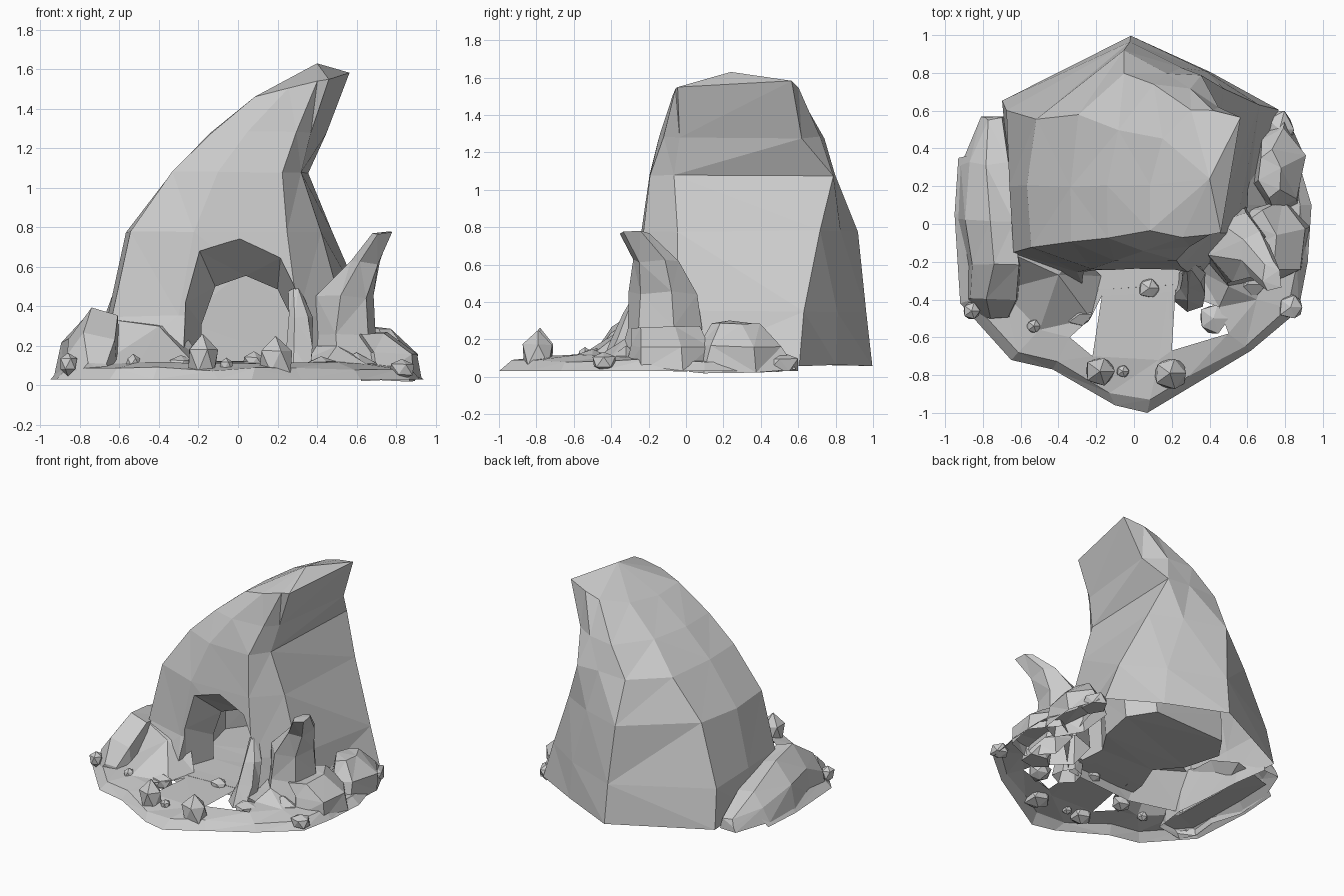
import bpy, bmesh, random
from math import cos, sin, pi
from mathutils import Vector

if "Cube" in bpy.data.objects:
    bpy.data.objects.remove(bpy.data.objects["Cube"])

random.seed(4)


def finish(name, bm, tri=True):
    bmesh.ops.recalc_face_normals(bm, faces=bm.faces)
    if tri:
        bmesh.ops.triangulate(bm, faces=bm.faces)
    me = bpy.data.meshes.new(name)
    bm.to_mesh(me)
    bm.free()
    ob = bpy.data.objects.new(name, me)
    bpy.context.collection.objects.link(ob)
    return ob


def open_base(ob, top):
    """Remove the hidden underside of a shell, below the given height."""
    bm = bmesh.new()
    bm.from_mesh(ob.data)
    base = [f for f in bm.faces if max(v.co.z for v in f.verts) < top]
    bmesh.ops.delete(bm, geom=base, context='FACES')
    bm.to_mesh(ob.data)
    bm.free()


def loft(name, rings, jitter=0.0, apex=None):
    """Skin closed rings of equal length; optional apex closes the end."""
    bm = bmesh.new()
    j = lambda: random.uniform(-jitter, jitter)
    vs = [[bm.verts.new((x + j(), y + j(), z + j())) for x, y, z in r] for r in rings]
    n = len(vs[0])
    for a, b in zip(vs, vs[1:]):
        for i in range(n):
            k = (i + 1) % n
            bm.faces.new((a[i], a[k], b[k], b[i]))
    bm.faces.new(vs[0][::-1])
    if apex:
        t = bm.verts.new(apex)
        for i in range(n):
            bm.faces.new((vs[-1][i], vs[-1][(i + 1) % n], t))
    else:
        bm.faces.new(vs[-1])
    return finish(name, bm)


def column(name, secs, n=6, jitter=0.012, turn=0.3):
    """Stacked polygon sections: cx, cy, z, rx, ry."""
    ob = loft(name, [[(cx + rx * cos(turn + 2 * pi * i / n), cy + ry * sin(turn + 2 * pi * i / n), z)
                      for i in range(n)] for cx, cy, z, rx, ry in secs], jitter)
    open_base(ob, .08)


def rock(name, loc, size, jitter=0.12):
    bm = bmesh.new()
    bmesh.ops.create_icosphere(bm, subdivisions=1, radius=1)
    for v in bm.verts:
        v.co *= 1 + random.uniform(-jitter, jitter)
        v.co = Vector([c * s + l for c, s, l in zip(v.co, size, loc)])
        v.co.z = max(v.co.z, 0.03)
    return finish(name, bm)


# main leaning peak: height -> outline, counter-clockwise from front left
levels = {
    .06: [(-.64, -.25), (-.25, -.36), (.3, -.33), (.58, -.06), (.77, .61), (.4, .8), (-.02, 1), (-.7, .65), (-.66, .2)],
    .35: [(-.64, -.15), (-.3, -.25), (.3, -.27), (.53, -.05), (.66, .63), (.38, .81), (-.02, .96), (-.67, .6), (-.66, .2)],
    .78: [(-.55, -.12), (-.22, -.24), (.25, -.23), (.42, -.05), (.48, .72), (.25, .83), (-.05, .92), (-.52, .55), (-.57, .2)],
    1.08: [(-.33, -.1), (-.1, -.2), (.22, -.19), (.32, -.06), (.35, .79), (.18, .8), (-.05, .8), (-.3, .58), (-.33, .2)],
    1.28: [(-.14, -.07), (.05, -.14), (.3, -.12), (.37, -.04), (.45, .62), (.3, .72), (.1, .74), (-.08, .5), (-.14, .2)],
    1.46: [(.09, -.04), (.25, -.07), (.4, -.06), (.46, -.04), (.56, .56), (.42, .6), (.3, .6), (.15, .45), (.08, .2)],
}
rings = [[(x, y, z + (.25 * (x - .09) if z > 1.4 else 0)) for x, y in pts] for z, pts in levels.items()]
peak = loft("main_peak", rings, 0.006, apex=(.4, .24, 1.63))

# cave hollow: arch sections running back to an upright rear wall
arch = [(-1, None), (-1, .55), (-.72, .9), (0, 1), (.75, .86), (1.03, .62), (.95, None)]
stations = [(-.6, 0, .31, .84), (-.24, .01, .28, .75), (-.03, .04, .22, .56),
            (.15, .03, .36, .6), (.42, .02, .42, .66), (.6, .02, .3, .58)]
cutter = loft("cave_cutter", [[(cx + u * w, y, .12 if v is None else v * h) for u, v in arch]
                              for y, cx, w, h in stations], 0.006)
cutter.hide_render = True
mod = peak.modifiers.new("cave", 'BOOLEAN')
mod.operation, mod.solver, mod.object = 'DIFFERENCE', 'EXACT', cutter
deps = bpy.context.evaluated_depsgraph_get()
hollow = bpy.data.meshes.new_from_object(peak.evaluated_get(deps))
peak.modifiers.clear()
peak.data = hollow
bpy.data.objects.remove(cutter)
open_base(peak, .08)

# ground apron: outer edge, inner rim edge, foot of the rock; two gaps beside the path
outer = [(-.93, .35), (-.95, .05), (-.92, -.42), (-.65, -.72), (-.43, -.77), (-.1, -.96), (.07, -1),
         (.32, -.85), (.62, -.67), (.87, -.46), (.92, -.2), (.94, .1), (.85, .4)]
rim = [(-.7, .4), (-.7, .1), (-.7, -.35), (-.5, -.56), (-.34, -.6), (-.22, -.7), (.13, -.72),
       (.2, -.67), (.5, -.58), (.65, -.4), (.7, -.2), (.7, .1), (.7, .4)]
foot = [(-.6, .4, .15), (-.6, .1, .3), (-.62, -.17, .33), (-.4, -.27, .3), (-.23, -.5, .12), (-.17, -.38, .12),
        (.18, -.36, .12), (.22, -.35, .12), (.45, -.44, .13), (.5, -.33, .2), (.55, -.15, .25), (.6, .1, .22), (.6, .4, .15)]
bm = bmesh.new()
rows = [[], [], [], [], []]
for (ox, oy), (rx, ry), (fx, fy, fz) in zip(outer, rim, foot):
    rows[0].append(bm.verts.new((ox, oy, .03)))
    rows[1].append(bm.verts.new((ox * .75 + rx * .25, oy * .75 + ry * .25, .085 + random.uniform(-.015, .015))))
    rows[2].append(bm.verts.new((rx, ry, .105 + random.uniform(-.015, .015))))
    rows[3].append(bm.verts.new((fx, fy, fz)))
    rows[4].append(bm.verts.new((fx * .75, fy * .55, fz)))
for r in range(4):
    for c in range(len(outer) - 1):
        if (r == 2 and c in (4, 7)) or (r == 3 and not 2 <= c <= 8):
            continue
        bm.faces.new((rows[r][c], rows[r][c + 1], rows[r + 1][c + 1], rows[r + 1][c]))
finish("ground_apron", bm)

# left ridge: y, outer x, crest x, inner x, crest height
ridge = [(.56, -.82, -.77, -.7, .13), (.32, -.91, -.78, -.66, .25), (.02, -.93, -.77, -.63, .36),
         (-.22, -.89, -.75, -.61, .39), (-.4, -.89, -.78, -.62, .26), (-.5, -.84, -.76, -.66, .11)]
open_base(loft("left_ridge", [[(o, y, .04), (o + .03, y, h * .6), (c, y, h), (i, y, h * .9), (i + .02, y, .04)]
                              for y, o, c, i, h in ridge], 0.01), .06)

# horn-shaped spur on the right, and the foot of the arch beside it
column("right_horn", [(.55, -.13, .05, .2, .24), (.54, -.12, .26, .16, .2), (.55, -.12, .45, .15, .18),
                      (.64, -.16, .62, .085, .13), (.73, -.275, .77, .055, .075)])
column("arch_foot", [(.29, -.36, .05, .09, .1), (.31, -.31, .2, .075, .09),
                     (.31, -.27, .35, .06, .06), (.29, -.22, .48, .03, .03)])

# right-hand boulders with flattened tops
column("rear_boulder", [(.76, .3, .03, .15, .29), (.77, .29, .16, .14, .23), (.72, .27, .29, .07, .13)])
column("side_shelf", [(.74, -.08, .03, .19, .24), (.74, -.08, .16, .18, .22), (.66, -.11, .26, .11, .18)])
for loc, size in [((.77, .5, .06), (.09, .11, .08)), ((.6, -.32, .07), (.12, .1, .1))]:
    rock("boulder", loc, size)

# loose stones: x, y, z, radius, height radius
for x, y, z, r, h in [(-.86, -.46, .11, .05, .06), (-.53, -.54, .12, .04, .04), (-.29, -.48, .1, .07, .06),
                      (.08, -.34, .12, .06, .05), (.42, -.5, .09, .085, .06), (.83, -.44, .08, .07, .06),
                      (-.18, -.78, .12, .085, .13), (-.06, -.78, .1, .035, .04), (.19, -.79, .12, .095, .12)]:
    rock("stone", (x, y, z), (r, r, h))
